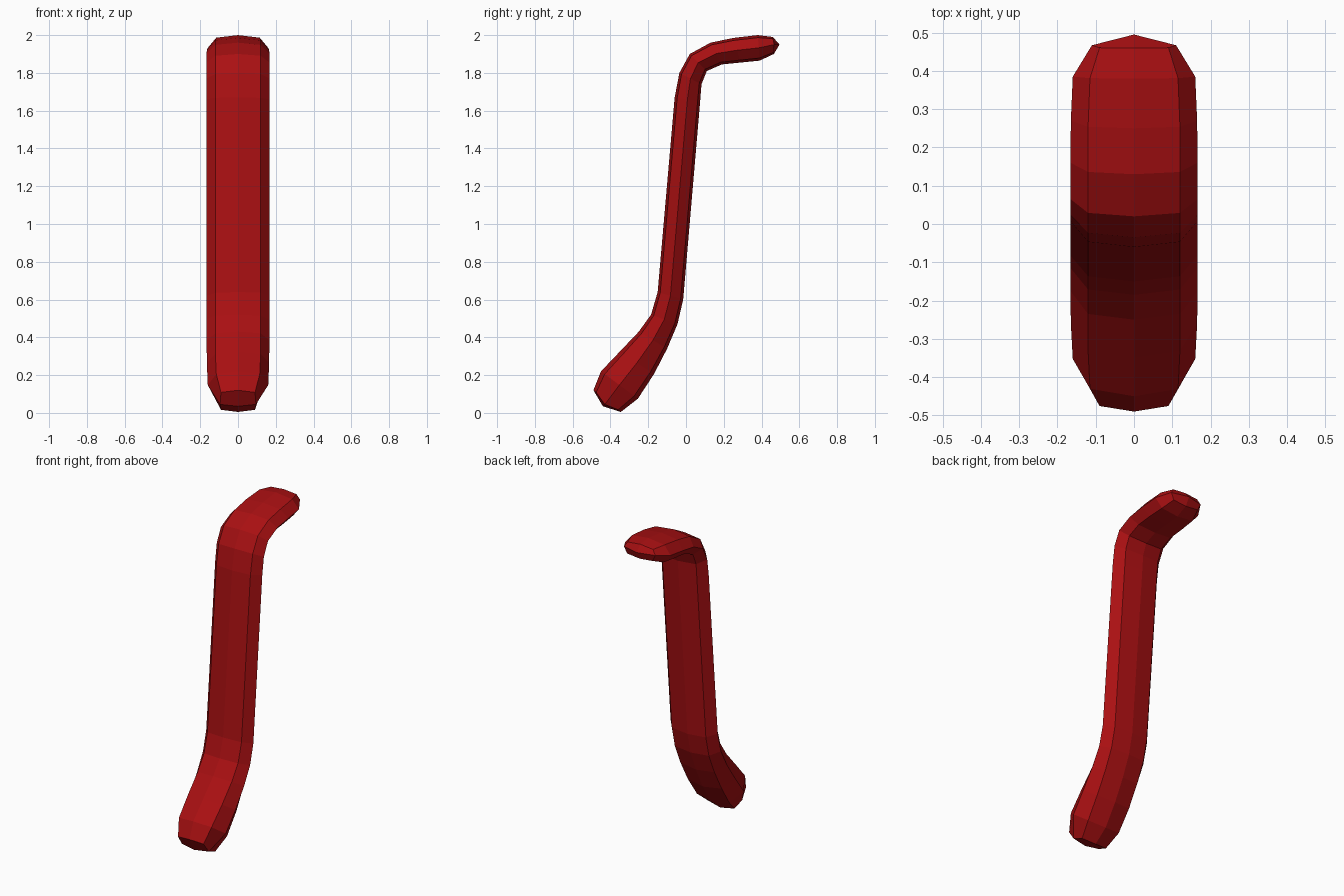
import bpy
import bmesh
from mathutils import Vector

cube = bpy.data.objects.get("Cube")
if cube:
    bpy.data.objects.remove(cube, do_unlink=True)

# Single red material
red = bpy.data.materials.new("deep red")
red.use_nodes = True
colour = (0.40, 0.005, 0.006, 1.0)
red.diffuse_color = colour
red.node_tree.nodes["Principled BSDF"].inputs["Base Color"].default_value = colour

# Stations along the bar: front (y, z), back (y, z), half width of side ridge, half width of flat face
stations = [
    ((-0.49, 0.12), (-0.345, 0.005), 0.095, 0.09),
    ((-0.45, 0.22), (-0.255, 0.075), 0.16, 0.115),
    ((-0.35, 0.325), (-0.17, 0.205), 0.165, 0.12),
    ((-0.25, 0.43), (-0.10, 0.34), 0.166, 0.12),
    ((-0.185, 0.52), (-0.045, 0.47), 0.166, 0.12),
    ((-0.15, 0.64), (-0.015, 0.60), 0.166, 0.12),
    ((-0.06, 1.67), (0.075, 1.65), 0.166, 0.12),
    ((-0.035, 1.80), (0.082, 1.74), 0.166, 0.12),
    ((0.02, 1.90), (0.11, 1.81), 0.166, 0.12),
    ((0.13, 1.96), (0.19, 1.845), 0.166, 0.12),
    ((0.25, 1.985), (0.29, 1.855), 0.165, 0.12),
    ((0.38, 2.0), (0.39, 1.865), 0.16, 0.115),
    ((0.46, 1.99), (0.465, 1.90), 0.11, 0.09),
]
# Tip centre and side ridge (y, z) at the two rounded ends
ends = {0: ((-0.44, 0.035), (-0.43, 0.045)),
        len(stations) - 1: ((0.495, 1.95), (0.467, 1.95))}
CROWN = 0.1  # how far the face corners sit behind the centre line

bm = bmesh.new()
rings = []
for i, (front, back, side_w, face_w) in enumerate(stations):
    f, b = Vector(front), Vector(back)
    fc, bc = f.lerp(b, CROWN), b.lerp(f, CROWN)
    mid = Vector(ends[i][1]) if i in ends else f.lerp(b, 0.5)
    section = [(0, f), (face_w, fc), (side_w, mid), (face_w, bc),
               (0, b), (-face_w, bc), (-side_w, mid), (-face_w, fc)]
    rings.append([bm.verts.new((x, p.x, p.y)) for x, p in section])

# Skin between neighbouring sections
for a, b in zip(rings, rings[1:]):
    for k in range(8):
        n = (k + 1) % 8
        bm.faces.new((a[k], a[n], b[n], b[k]))

# Blunt end caps, four quads around the tip
for i, (tip, _) in ends.items():
    r = rings[i]
    t = bm.verts.new((0, tip[0], tip[1]))
    for k in range(0, 8, 2):
        bm.faces.new((r[k], r[k + 1], r[(k + 2) % 8], t))

bmesh.ops.recalc_face_normals(bm, faces=bm.faces)
mesh = bpy.data.meshes.new("bent_bar")
bm.to_mesh(mesh)
bm.free()
mesh.materials.append(red)
bar = bpy.data.objects.new("bent_bar", mesh)
bpy.context.collection.objects.link(bar)
